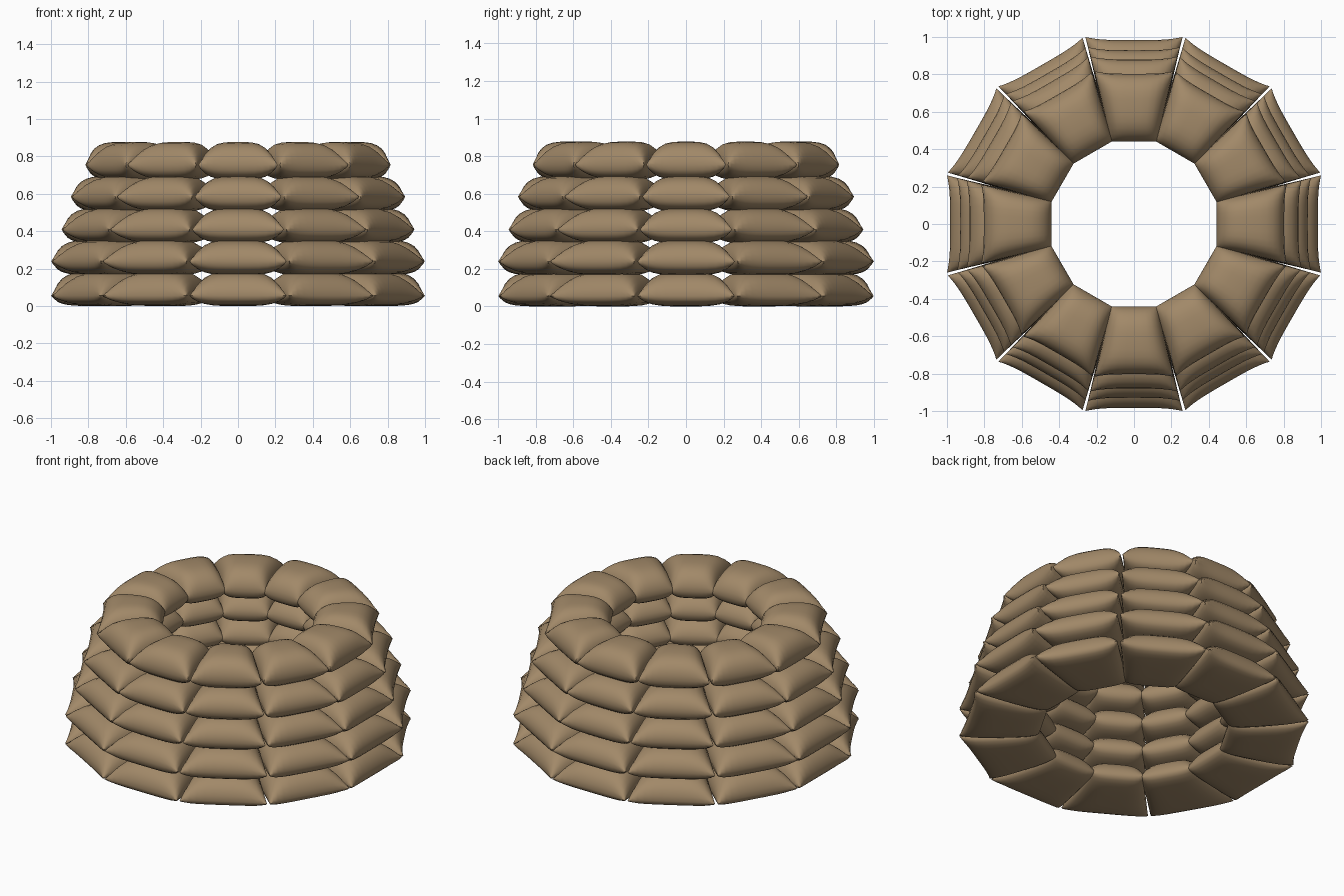
import bpy, bmesh, math

cube = bpy.data.objects.get("Cube")
if cube:
    bpy.data.objects.remove(cube, do_unlink=True)

BAGS = 12
STEPS = 14
INNER = 0.54          # inner radius as a share of the outer radius

burlap = bpy.data.materials.new("tan burlap")
burlap.use_nodes = True
TAN = (0.36, 0.25, 0.14, 1)
burlap.diffuse_color = TAN
burlap.node_tree.nodes["Principled BSDF"].inputs["Base Color"].default_value = TAN
burlap.node_tree.nodes["Principled BSDF"].inputs["Roughness"].default_value = 0.9


def puff(u, v, power):
    """Pillow height: full in the middle, zero along the seam."""
    return (max(0, 1 - abs(u) ** 3) * max(0, 1 - abs(v) ** 4)) ** power


def bag_mesh(name, radius, seam, above, below):
    """Wedge-shaped pillow with pinched corners, pointing along +x."""
    bm = bmesh.new()
    ticks = [math.sin(math.pi * (i / STEPS - 0.5)) for i in range(STEPS + 1)]
    for side, height, power in ((1, above, 0.55), (-1, below, 0.4)):
        grid = []
        for u in ticks:
            row = []
            for v in ticks:
                mid = (1 + INNER) / 2
                half = (1 - INNER) / 2
                # outer and inner seams bow in between the corners
                r = mid + half * u - 0.017 * max(0, u) ** 3 * (1 - v ** 4)
                # sides overlap inside and part near the outer corners
                width = r * math.tan(math.pi / BAGS) * (1.025 - 0.055 * u)
                width -= 0.006 * (1 - u * u)
                z = seam + side * height * puff(u, v, power)
                row.append(bm.verts.new((r * radius, width * v * radius, z)))
            grid.append(row)
        for a, b in zip(grid, grid[1:]):
            for j in range(STEPS):
                quad = (a[j], b[j], b[j + 1], a[j + 1])
                bm.faces.new(quad if side > 0 else quad[::-1])
    bmesh.ops.remove_doubles(bm, verts=bm.verts, dist=0.0001)
    bmesh.ops.recalc_face_normals(bm, faces=bm.faces)
    mesh = bpy.data.meshes.new(name)
    bm.to_mesh(mesh)
    bm.free()
    mesh.materials.append(burlap)
    return mesh


# rows of bags from the ground up: outer radius, bottom, seam and top heights
ROWS = [
    (1.0, 0.0, 0.055, 0.185),
    (1.0, 0.165, 0.24, 0.355),
    (0.945, 0.335, 0.41, 0.525),
    (0.895, 0.505, 0.585, 0.695),
    (0.817, 0.675, 0.755, 0.877),
]

for n, (radius, bottom, seam, top) in enumerate(ROWS, 1):
    mesh = bag_mesh(f"sandbag_row_{n}", radius, seam, top - seam, seam - bottom)
    for k in range(BAGS):
        bag = bpy.data.objects.new(f"sandbag_row_{n}_{k + 1}", mesh)
        bag.rotation_euler.z = 2 * math.pi * k / BAGS
        bpy.context.collection.objects.link(bag)
    # smooth cloth with a sharp seam
    bpy.ops.object.select_all(action="DESELECT")
    bpy.context.view_layer.objects.active = bag
    bag.select_set(True)
    bpy.ops.object.shade_smooth_by_angle(angle=math.radians(50))
